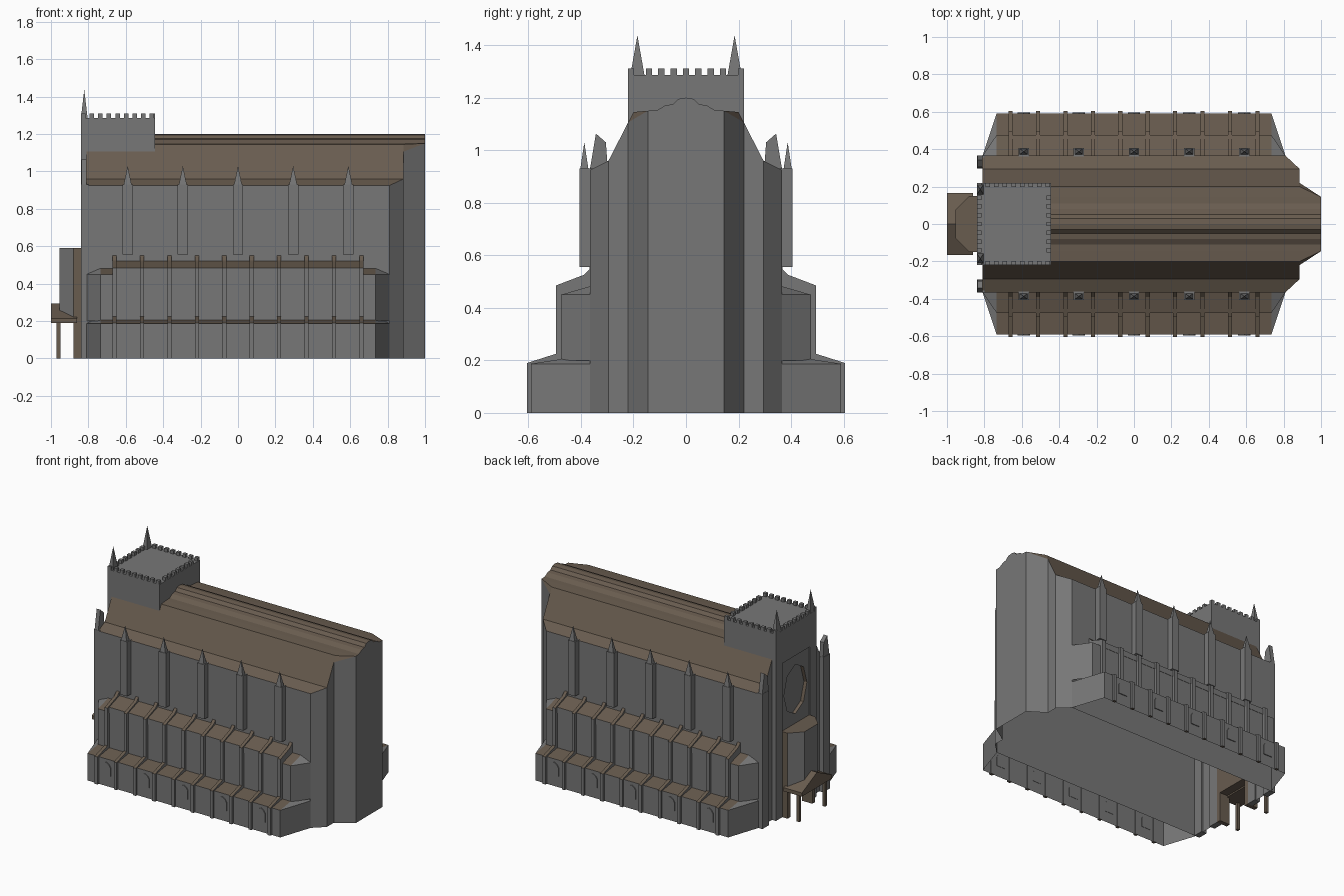
import bpy, bmesh, math
from mathutils import Vector

if "Cube" in bpy.data.objects:
    bpy.data.objects.remove(bpy.data.objects["Cube"])

def material(name, col):
    m = bpy.data.materials.new(name)
    m.diffuse_color = (*col, 1)
    m.use_nodes = True
    m.node_tree.nodes["Principled BSDF"].inputs["Base Color"].default_value = m.diffuse_color
    return m

STONE = material("grey stone", (0.185, 0.185, 0.185))
ROOF = material("brown roof", (0.14, 0.107, 0.078))

def make(name, verts, faces, rule="slope"):
    """rule: 'stone', 'roof', or 'slope' (upward faces become roof)"""
    me = bpy.data.meshes.new(name)
    me.from_pydata([Vector(v) for v in verts], [], faces)
    bm = bmesh.new()
    bm.from_mesh(me)
    bmesh.ops.remove_doubles(bm, verts=bm.verts, dist=1e-5)
    bmesh.ops.recalc_face_normals(bm, faces=bm.faces)
    for f in bm.faces:
        f.normal_update()
        if callable(rule):
            f.material_index = rule(f)
        else:
            f.material_index = int(rule == "roof" or (rule == "slope" and abs(f.normal.z) > 0.2))
    bm.to_mesh(me)
    bm.free()
    me.materials.append(STONE)
    me.materials.append(ROOF)
    ob = bpy.data.objects.new(name, me)
    bpy.context.collection.objects.link(ob)
    return ob

def prism_x(name, prof, x0, x1, rule="slope"):
    """closed (y, z) profile extruded along x"""
    n = len(prof)
    v = [(x0, *p) for p in prof] + [(x1, *p) for p in prof]
    f = [tuple(range(n)), tuple(range(2 * n - 1, n - 1, -1))]
    f += [(i, (i + 1) % n, n + (i + 1) % n, n + i) for i in range(n)]
    return make(name, v, f, rule)

def box(name, x0, x1, y0, y1, z0, z1, rule="stone"):
    return prism_x(name, [(y0, z0), (y1, z0), (y1, z1), (y0, z1)], x0, x1, rule)

def spire(name, x, y, hx, hy, z0, z1):
    v = [(x - hx, y - hy, z0), (x + hx, y - hy, z0), (x + hx, y + hy, z0), (x - hx, y + hy, z0), (x, y, z1)]
    make(name, v, [(0, 3, 2, 1), (0, 1, 4), (1, 2, 4), (2, 3, 4), (3, 0, 4)], "stone")

# Nave with stepped apse: one cross-section, narrowed along x
HALF = [(.365, 0), (.365, .925), (.295, .96), (.22, 1.106), (.2, 1.145), (.145, 1.15),
        (.11, 1.152), (.08, 1.17), (.05, 1.175), (.03, 1.195), (0, 1.2)]

def roof_z(w):
    for (y0, z0), (y1, z1) in zip(HALF[1:], HALF[2:]):
        if y1 <= w <= y0:
            return z0 + (z1 - z0) * (y0 - w) / (y0 - y1)

def ring(x, w):
    h = [(min(y, w), z if y <= w or i == 0 else roof_z(w)) for i, (y, z) in enumerate(HALF)]
    return [(x, y, z) for y, z in h] + [(x, -y, z) for y, z in h[-2::-1]]

rings = [ring(-.81, .365), ring(.81, .365), ring(.885, .295), ring(.885, .22), ring(1, .145)]
n = len(rings[0])
verts = [p for r in rings for p in r]
faces = [(k * n + i, k * n + i + 1, (k + 1) * n + i + 1, (k + 1) * n + i)
         for k in range(len(rings) - 1) for i in range(n - 1)]
faces.append(tuple(range((len(rings) - 1) * n, len(rings) * n)))
d = len(verts)                                   # west wall with doorway notch
verts += [(-.81, -.12, 0), (-.81, -.12, .2), (-.81, .12, .2), (-.81, .12, 0)]
faces.append(tuple(range(n)) + (d, d + 1, d + 2, d + 3))
make("nave", verts, faces)

# Side aisles: hollow, two tiers with slanted ends
def aisle(name, s, yo, z0, ze, zi):
    p = [(-.81, .365), (-.735, yo), (.735, yo), (.81, .365)]
    v = [(x, s * y, z0) for x, y in p] + [(x, s * y, ze) for x, y in p]
    v += [(-.735, s * .365, zi), (.735, s * .365, zi)]
    f = [(0, 1, 5, 4), (1, 2, 6, 5), (2, 3, 7, 6), (5, 6, 9, 8), (4, 5, 8), (6, 7, 9)]
    make(name, v, f, lambda f: int(len(f.verts) == 4 and abs(f.normal.z) > .2))

BUTTRESS = [(.605, 0), (.605, .19), (.495, .225), (.495, .485), (.39, .525), (.365, .55),
            (.365, .45), (.47, .42), (.47, .2), (.585, .17), (.585, 0)]
for s, side in ((-1, "front"), (1, "back")):
    aisle(side + "_lower_aisle", s, .59, 0, .187, .222)
    aisle(side + "_upper_aisle", s, .475, .2, .45, .482)
    prism_x(side + "_raised_aisle_roof",
            [(s * .477, .445), (s * .477, .485), (s * .365, .522), (s * .365, .445)], -.655, .655)
    # thin buttresses following the aisle profile
    for i in range(10):
        x = -.66 + i * 1.32 / 9
        prism_x(side + "_buttress", [(s * y, z) for y, z in BUTTRESS], x - .011, x + .011)
    # nave pilasters with spires, and arched window plates below
    for i in range(5):
        x = -.59 + i * .295
        box(side + "_pilaster", x - .028, x + .028, s * .36, s * .405, .555, .93)
        spire(side + "_pilaster_spire", x, s * .387, .022, .016, .925, 1.03)
        arch = [(-.033, .075), (.033, .075), (.033, .135), (.022, .153), (0, .167), (-.022, .153), (-.033, .135)]
        v = [(x + a, s * y, z) for y in (.588, .596) for a, z in arch]
        f = [tuple(range(7)), tuple(range(13, 6, -1))]
        f += [(j, (j + 1) % 7, 7 + (j + 1) % 7, 7 + j) for j in range(7)]
        make(side + "_window", v, f, "stone")
    # west front piers and pinnacles
    box(side + "_tower_pier", -.84, -.80, s * .15, s * .22, 0, 1.15)
    spire(side + "_tower_spire", -.822, s * .185, .018, .027, 1.285, 1.437)
    box(side + "_corner_pier", -.84, -.80, s * .297, s * .367, 0, .93)
    prism_x(side + "_corner_pinnacle",
            [(s * .367, .92), (s * .343, 1.063), (s * .305, 1.03), (s * .297, .92)], -.838, -.81, "stone")
    # porch posts and portal jambs
    box(side + "_porch_post", -.97, -.95, s * .13, s * .15, 0, .2, "roof")
    box(side + "_portal_jamb", -.88, -.80, s * .12, s * .15, 0, .59, "roof")

# Tower block and battlements
box("tower", -.84, -.445, -.22, .22, 1.06, 1.287)
for i in range(9):
    x = -.828 + i * .046
    for s in (-1, 1):
        box("tower_merlon_side", x - .012, x + .012, s * .198, s * .22, 1.28, 1.31)
for i in range(7):
    y = -.141 + i * .047
    for x in (-.828, -.457):
        box("tower_merlon_end", x - .012, x + .012, y - .012, y + .012, 1.28, 1.31)

# Tower front wall with recessed octagonal window
zc, a, b = .825, .125, .17
sq = [(1, 0), (1, 1), (0, 1), (-1, 1), (-1, 0), (-1, -1), (0, -1), (1, -1)]
outer = [(-.835, .15 * u, zc + .275 * w) for u, w in sq]
hole = [(a * math.cos(k * math.pi / 4), zc + b * math.sin(k * math.pi / 4)) for k in range(8)]
verts = outer + [(-.835, *h) for h in hole] + [(-.812, *h) for h in hole]
faces = []
for k in range(8):
    j = (k + 1) % 8
    faces += [(k, j, 8 + j, 8 + k), (8 + k, 8 + j, 16 + j, 16 + k)]
make("west_window_wall", verts, faces, lambda f: int(abs(f.normal.x) < .5))

# Portal block, polygonal bay and gabled porch roof
box("portal_lintel", -.88, -.80, -.12, .12, .2, .59, "roof")
plan = [(-.88, -.15), (-.955, -.075), (-.955, .075), (-.88, .15)]
verts = [(x, y, z) for z in (.22, .59) for x, y in plan]
make("bay", verts, [(0, 1, 5, 4), (1, 2, 6, 5), (2, 3, 7, 6), (4, 5, 6, 7), (0, 3, 2, 1)])
prism_x("porch_roof", [(-.165, .19), (-.165, .215), (0, .295), (.165, .215), (.165, .19)], -1, -.86, "roof")
